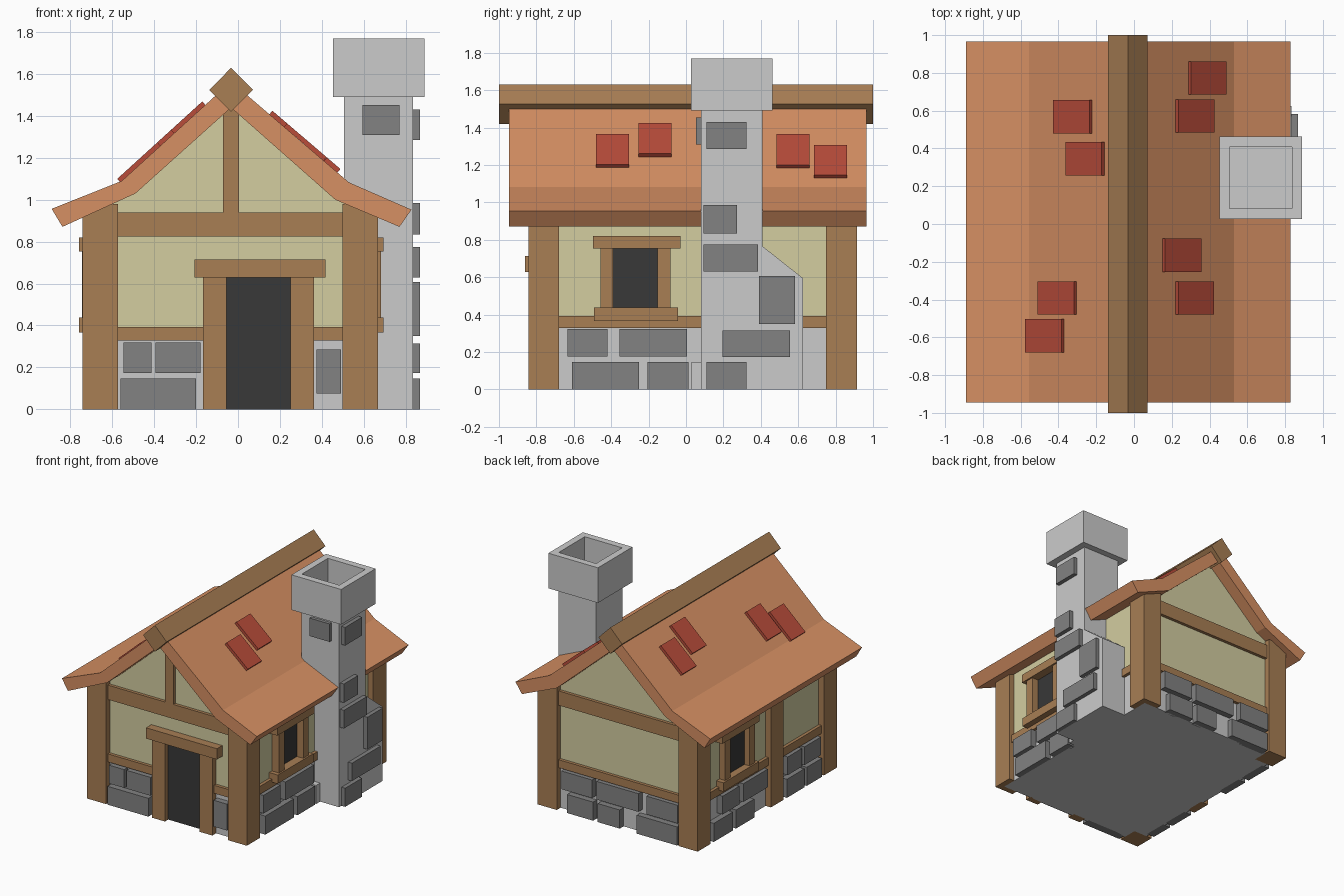
import bpy, bmesh
from mathutils import Vector

if "Cube" in bpy.data.objects:
    bpy.data.objects.remove(bpy.data.objects["Cube"])


def material(name, r, g, b):
    m = bpy.data.materials.new(name)
    m.diffuse_color = tuple(((c / 255 + 0.055) / 1.055) ** 2.4 for c in (r, g, b)) + (1,)
    m.use_nodes = True
    m.node_tree.nodes["Principled BSDF"].inputs["Base Color"].default_value = m.diffuse_color
    return m


WOOD = material("wood", 168, 126, 84)
PLASTER = material("plaster", 211, 205, 160)
ROOF = material("roof_clay", 214, 144, 99)
TILE = material("red_tile", 184, 76, 58)
STONE = material("dark_stone", 130, 130, 130)
GREY = material("light_stone", 197, 197, 197)
DARK = material("dark_opening", 56, 56, 56)


def finish(name, bm, mat):
    bmesh.ops.recalc_face_normals(bm, faces=bm.faces)
    me = bpy.data.meshes.new(name)
    bm.to_mesh(me)
    bm.free()
    me.materials.append(mat)
    ob = bpy.data.objects.new(name, me)
    bpy.context.collection.objects.link(ob)
    return ob


def prism(name, pts, a, b, mat, axis="y"):
    """Extrude a profile along y (points are x, z) or along x (points are y, z)."""
    bm = bmesh.new()
    place = (lambda u, z: (u, a, z)) if axis == "y" else (lambda u, z: (a, u, z))
    f = bm.faces.new([bm.verts.new(place(*p)) for p in pts])
    ext = bmesh.ops.extrude_face_region(bm, geom=[f])["geom"]
    step = (0, b - a, 0) if axis == "y" else (b - a, 0, 0)
    bmesh.ops.translate(bm, vec=step, verts=[v for v in ext if isinstance(v, bmesh.types.BMVert)])
    return finish(name, bm, mat)


def box(name, x0, x1, y0, y1, z0, z1, mat):
    return prism(name, [(x0, z0), (x1, z0), (x1, z1), (x0, z1)], y0, y1, mat)


WALL = {"front": -0.795, "back": 0.865, "left": -0.695, "right": 0.62}


def panel(name, side, u0, u1, z0, z1, out, mat):
    """A block fixed to one wall, standing out from it by the given amount."""
    w = WALL[side]
    s = -1 if side in ("front", "left") else 1
    a, b = sorted((w - s * 0.02, w + s * out))
    if side in ("front", "back"):
        return box(name, u0, u1, a, b, z0, z1, mat)
    return box(name, a, b, u0, u1, z0, z1, mat)


# Walls: stone base and plaster body reaching up to the roof underside
x0, x1, y0, y1 = WALL["left"], WALL["right"], WALL["front"], WALL["back"]
box("stone_base", x0, x1, y0, y1, 0, 0.34, GREY)
prism("plaster_walls", [(x0, 0.34), (x1, 0.34), (x1, 0.95), (0.465, 1.01), (-0.033, 1.45),
                        (-0.49, 1.04), (x0, 0.95)], y0, y1, PLASTER)

# Roof shell with flared eaves, and ridge beam
prism("roof", [(-0.89, 0.957), (-0.555, 1.09), (-0.033, 1.565), (0.53, 1.083), (0.828, 0.953),
               (0.771, 0.871), (0.465, 1.0), (-0.033, 1.44), (-0.49, 1.03), (-0.838, 0.871)],
      -0.946, 0.965, ROOF)
prism("ridge_beam", [(-0.137, 1.525), (-0.033, 1.42), (0.071, 1.525), (-0.033, 1.63)], -1, 1, WOOD)

# Loose roof tiles: outer x, inner x, front y
for xo, xi, yf in [(-0.43, -0.222, 0.48), (-0.362, -0.156, 0.257), (-0.51, -0.304, -0.48),
                   (-0.577, -0.37, -0.68), (0.489, 0.288, 0.685), (0.426, 0.22, 0.484),
                   (0.357, 0.15, -0.254), (0.423, 0.22, -0.48)]:
    s = -1 if xo < 0 else 1
    slope = 0.91 if s < 0 else 0.856
    n = Vector((s * slope, 1)).normalized() * 0.022
    lo, hi = (Vector((x, 1.565 - slope * abs(x + 0.033))) for x in (xo - n.x, xi))
    prism("roof_tile", [lo, hi, hi + n, lo + n], yf, yf + 0.176, TILE)

# Corner posts and the middle post of the left wall
for px in (-0.742, 0.5):
    for py in (-0.842, 0.749):
        box("corner_post", px, px + 0.168, py, py + 0.164, 0, 0.98, WOOD)
panel("left_middle_post", "left", -0.17, -0.01, 0, 0.94, 0.047, WOOD)

# Sill and gable beams
for side, a, b in [("front", -0.58, -0.16), ("front", 0.355, 0.51), ("back", -0.58, 0.51),
                   ("left", -0.69, 0.76), ("right", -0.69, 0.76)]:
    panel("sill_beam", side, a, b, 0.328, 0.392, 0.025, WOOD)
for side in ("front", "back"):
    panel("gable_beam", side, -0.58, 0.51, 0.825, 0.94, 0.025, WOOD)
panel("gable_post", "front", -0.071, 0.004, 0.93, 1.45, 0.025, WOOD)

# Door
panel("door_opening", "front", -0.06, 0.255, 0, 0.635, 0.006, DARK)
panel("door_jamb", "front", -0.167, -0.055, 0, 0.635, 0.047, WOOD)
panel("door_jamb", "front", 0.25, 0.363, 0, 0.635, 0.047, WOOD)
panel("door_lintel", "front", -0.207, 0.418, 0.628, 0.714, 0.067, WOOD)

# Windows
for side, c, out in [("right", -0.27, 0.062), ("left", 0.385, 0.05)]:
    panel("window_opening", side, c - 0.13, c + 0.13, 0.42, 0.76, 0.006, DARK)
    for u in (c - 0.188, c + 0.118):
        panel("window_jamb", side, u, u + 0.068, 0.42, 0.76, out, WOOD)
    panel("window_lintel", side, c - 0.228, c + 0.24, 0.753, 0.82, out + 0.013, WOOD)
    panel("window_sill", side, c - 0.222, c + 0.226, 0.367, 0.437, out + 0.013, WOOD)

# Wall stones: (start, end) pairs along each wall in upper and lower rows
rows = {
    ("front", 0.172, 0.318): [(-0.547, -0.413), (-0.394, -0.18)],
    ("front", 0, 0.146): [(-0.56, -0.2)],
    ("front", 0.075, 0.285): [(0.375, 0.492)],
    ("back", 0.177, 0.322): [(-0.566, -0.29), (-0.22, 0.15), (0.19, 0.46)],
    ("back", 0, 0.148): [(-0.56, -0.205), (-0.055, 0.14), (0.18, 0.41)],
    ("left", 0.177, 0.322): [(0.39, 0.6), (0.03, 0.34), (-0.4, -0.22), (-0.64, -0.43)],
    ("left", 0, 0.148): [(0.47, 0.71), (0.2, 0.43), (-0.43, -0.21), (-0.65, -0.46)],
    ("right", 0.177, 0.322): [(-0.634, -0.42), (-0.355, 0.005)],
    ("right", 0, 0.148): [(-0.61, -0.25), (-0.205, 0.013), (0.03, 0.1)],
}
for (side, z0, z1), spans in rows.items():
    for a, b in spans:
        panel("wall_stone", side, a, b, z0, z1, 0.048, STONE if b - a > 0.08 else GREY)

# Chimney stack with a sloped shoulder towards the back
box("chimney_stack", 0.505, 0.835, 0.08, 0.41, 0.6, 1.5, GREY)
prism("chimney_base", [(0.08, 0), (0.625, 0), (0.625, 0.595), (0.41, 0.765), (0.08, 0.765)],
      0.505, 0.835, GREY, axis="x")

# Chimney cap with a flue opening
cap = box("chimney_cap", 0.453, 0.89, 0.027, 0.462, 1.49, 1.77, GREY)
bm = bmesh.new()
bm.from_mesh(cap.data)
top = max(bm.faces, key=lambda f: f.calc_center_median().z)
bmesh.ops.inset_region(bm, faces=[top], thickness=0.076)
flue = bmesh.ops.extrude_discrete_faces(bm, faces=[top])["faces"][0]
bmesh.ops.translate(bm, vec=(0, 0, -0.2), verts=flue.verts)
bm.to_mesh(cap.data)
bm.free()

# Chimney stones
for a, b, z0, z1 in [(0.11, 0.323, 1.285, 1.43), (0.094, 0.273, 0.835, 0.985),
                     (0.094, 0.385, 0.63, 0.775), (0.39, 0.583, 0.35, 0.607),
                     (0.195, 0.556, 0.173, 0.315), (0.11, 0.323, 0, 0.148)]:
    box("chimney_stone", 0.82, 0.868, a, b, z0, z1, STONE)
box("chimney_front_stone", 0.594, 0.77, 0.053, 0.1, 1.31, 1.453, STONE)
